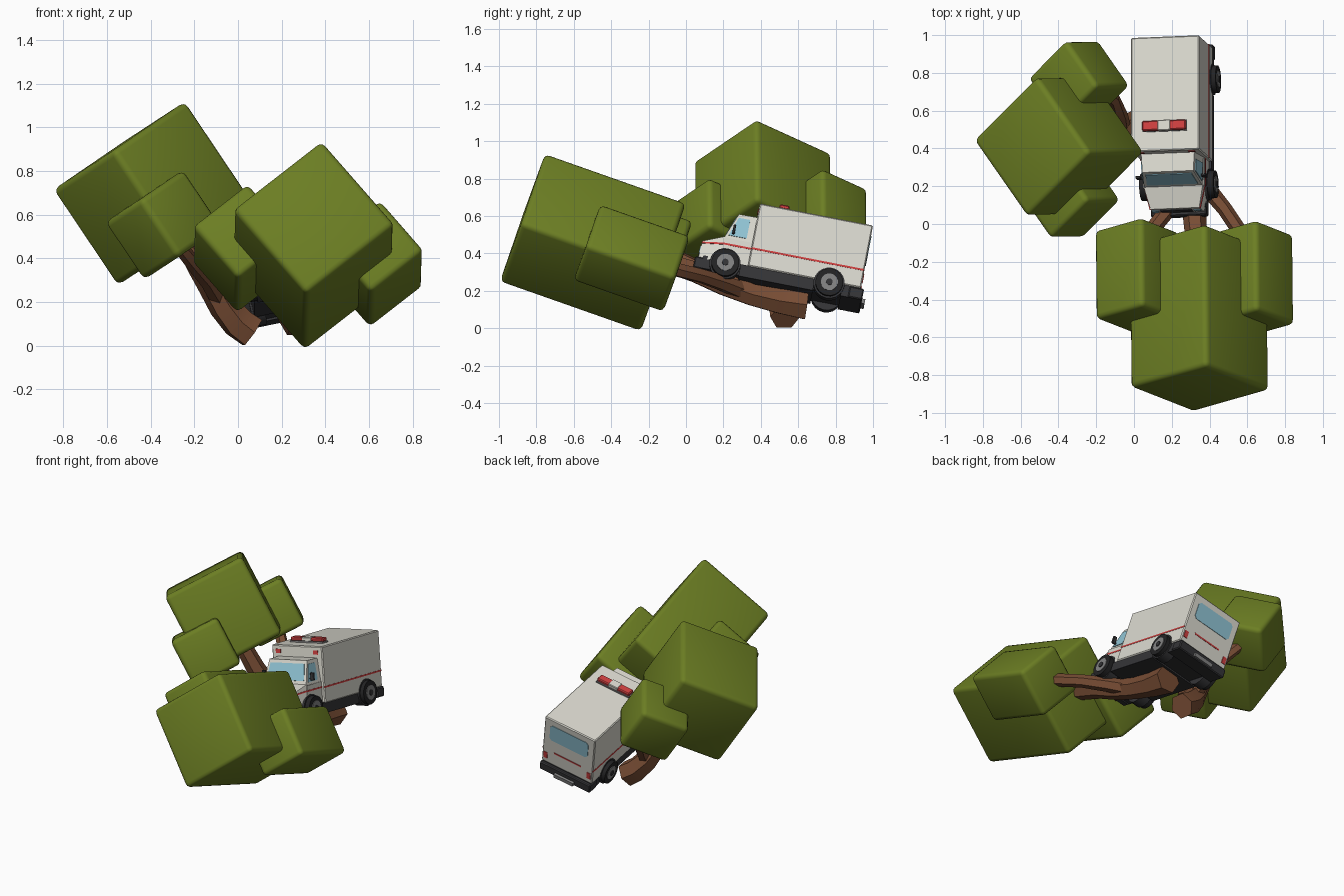
import bpy, bmesh, math
from mathutils import Vector, Matrix

if "Cube" in bpy.data.objects:
    bpy.data.objects.remove(bpy.data.objects["Cube"])


def mat(name, r, g, b):
    m = bpy.data.materials.new(name)
    m.diffuse_color = (r, g, b, 1)
    m.use_nodes = True
    m.node_tree.nodes["Principled BSDF"].inputs["Base Color"].default_value = m.diffuse_color
    return m


GREEN = mat("leaf green", .15, .21, .017)
BROWN = mat("bark brown", .19, .075, .035)
WHITE = mat("body white", .70, .69, .62)
RED = mat("signal red", .62, .05, .05)
DARK = mat("trim dark grey", .035, .035, .038)
TYRE = mat("tyre black", .017, .017, .018)
GLASS = mat("window blue", .28, .55, .66)
STEEL = mat("wheel grey", .22, .22, .22)


def finish(name, bm, material, matrix=Matrix(), smooth=False):
    bmesh.ops.recalc_face_normals(bm, faces=bm.faces)
    me = bpy.data.meshes.new(name)
    bm.to_mesh(me)
    bm.free()
    me.materials.append(material)
    ob = bpy.data.objects.new(name, me)
    bpy.context.collection.objects.link(ob)
    ob.matrix_world = matrix
    if smooth:
        bpy.ops.object.select_all(action='DESELECT')
        ob.select_set(True)
        bpy.context.view_layer.objects.active = ob
        bpy.ops.object.shade_smooth_by_angle(angle=math.radians(35))
    return ob


def block(name, centre, size, material, matrix=Matrix(), bevel=0, seg=1, smooth=False):
    bm = bmesh.new()
    bmesh.ops.create_cube(bm, size=1, matrix=Matrix.Translation(centre) @ Matrix.Diagonal((*size, 1)))
    if bevel:
        bmesh.ops.bevel(bm, geom=bm.edges[:], offset=bevel, segments=seg, profile=.5, affect='EDGES')
    return finish(name, bm, material, matrix, smooth)


def hexa(name, lower, upper, material, matrix):
    """Solid between two four-cornered loops."""
    bm = bmesh.new()
    a = [bm.verts.new(p) for p in lower]
    b = [bm.verts.new(p) for p in upper]
    bm.faces.new(a)
    bm.faces.new(b)
    for i in range(4):
        j = (i + 1) % 4
        bm.faces.new((a[i], a[j], b[j], b[i]))
    return finish(name, bm, material, matrix)


def plate(name, corners, material, matrix, t=.004):
    """Thin plate lying on a flat surface."""
    c = [Vector(p) for p in corners]
    n = (c[1] - c[0]).cross(c[3] - c[0]).normalized() * t
    return hexa(name, [p - n for p in c], [p + n for p in c], material, matrix)


def tube(name, path, sides=6):
    """Tapered limb; path holds (x, y, z, radius)."""
    bm = bmesh.new()
    pts = [Vector(p[:3]) for p in path]
    rings = []
    for i, p in enumerate(pts):
        t = pts[min(i + 1, len(pts) - 1)] - pts[max(i - 1, 0)]
        q = t.to_track_quat('Z', 'X')
        rings.append([bm.verts.new(p + q @ Vector((math.cos(a), math.sin(a), 0)) * path[i][3])
                      for a in (2 * math.pi * (k + .5) / sides for k in range(sides))])
    for a, b in zip(rings, rings[1:]):
        for k in range(sides):
            m = (k + 1) % sides
            bm.faces.new((a[k], a[m], b[m], b[k]))
    bm.faces.new(rings[0])
    bm.faces.new(rings[-1])
    return finish(name, bm, BROWN, smooth=True)


def crown(name, centre, size, edge, axis):
    z = Vector(axis).normalized()
    x = Vector(edge)
    x = (x - z * x.dot(z)).normalized()
    rot = Matrix((x, z.cross(x), z)).transposed().to_4x4()
    block(name, (0, 0, 0), [s + .008 for s in size], GREEN,
          Matrix.Translation(centre) @ rot, .028, 3, True)


# Front tree: foliage blocks, trunk and two forks
E, A = (.402, .115, .312), (-.01, .943, -.332)
crown("front_tree_crown", (.344, -.498, .458), (.52, .52, .79), E, A)
crown("front_tree_right_lobe", (.627, -.29, .374), (.31, .31, .5), E, A)
crown("front_tree_left_lobe", (.02, -.274, .445), (.32, .32, .49), E, A)
tube("front_tree_trunk", [(.27, .645, .125, .09), (.275, .5, .145, .075), (.29, .35, .18, .066),
                          (.30, .2, .235, .066), (.32, .05, .30, .062), (.34, -.2, .38, .055)])
tube("front_tree_right_branch", [(.30, .3, .2, .05), (.38, .2, .24, .045), (.48, .08, .28, .04),
                                 (.56, -.04, .31, .04), (.62, -.16, .35, .035)])
tube("front_tree_left_branch", [(.29, .3, .21, .05), (.23, .16, .27, .045), (.16, .05, .33, .042),
                                (.08, -.05, .38, .04), (.03, -.16, .42, .035)])

# Side tree: foliage blocks, trunk and two forks
E, A = (-.275, .395, -.18), (-.557, -.01, .83)
crown("side_tree_crown", (-.397, .412, .697), (.52, .52, .52), E, A)
crown("side_tree_front_lobe", (-.341, .146, .553), (.31, .31, .31), E, A)
crown("side_tree_back_lobe", (-.291, .751, .603), (.31, .31, .31), E, A)
tube("side_tree_trunk", [(.065, .53, .06, .08), (0, .52, .105, .078), (-.065, .495, .18, .07),
                         (-.12, .47, .27, .062), (-.18, .44, .37, .058), (-.26, .415, .52, .05)])
tube("side_tree_back_branch", [(-.06, .5, .18, .045), (-.07, .57, .27, .04), (-.11, .66, .37, .038),
                               (-.22, .75, .5, .033)])
tube("side_tree_front_branch", [(-.09, .47, .22, .045), (-.14, .36, .3, .04), (-.2, .23, .37, .036),
                                (-.27, .15, .46, .033)])

# Van frame: origin at rear centre of the roof, nose towards -y, pitched and rolled
V = (Matrix.Translation((.164, .993, .512)) @ Matrix.Rotation(math.radians(-11), 4, 'X')
     @ Matrix.Rotation(math.radians(-12), 4, 'Y'))


def vbox(name, x, y0, y1, z0, z1, material, bevel=0):
    block(name, (0, (y0 + y1) / 2, (z0 + z1) / 2), (2 * x, y1 - y0, z1 - z0), material, V, bevel)


def loop(z, x0, y0, x1, y1):
    return [(-x0, y0, z), (x0, y0, z), (x1, y1, z), (-x1, y1, z)]


# Body shells
vbox("rear_box", .185, -.616, 0, -.348, 0, WHITE, .006)
vbox("lower_cab", .165, -.77, -.6, -.348, -.215, WHITE)
hexa("cabin", loop(-.215, .158, -.77, .162, -.6), loop(-.07, .138, -.715, .145, -.6), WHITE, V)
bm_front = [(-.14, -.885, -.348), (.14, -.885, -.348), (.165, -.765, -.348), (-.165, -.765, -.348)]
bm_top = [(-.132, -.88, -.25), (.132, -.88, -.25), (.16, -.765, -.208), (-.16, -.765, -.208)]
hexa("hood", bm_front, bm_top, WHITE, V)

# Dark lower trim and bumpers
vbox("underbody", .15, -.86, -.02, -.40, -.33, DARK)
vbox("side_skirt", .178, -.655, -.25, -.41, -.345, DARK)
vbox("rear_skirt", .178, -.1, 0, -.41, -.345, DARK)
vbox("rear_bumper", .185, -.06, .018, -.41, -.35, DARK, .006)
vbox("rear_step", .07, .015, .035, -.405, -.38, STEEL)
vbox("front_bumper", .15, -.902, -.85, -.405, -.342, DARK, .006)

# Roof light bar
vbox("light_bar_base", .12, -.512, -.455, 0, .01, STEEL)
vbox("light_bar_red", .118, -.51, -.457, .008, .032, RED, .006)
vbox("light_bar_white", .035, -.512, -.455, .008, .034, WHITE, .004)

# Glass and details on the front
plate("windscreen", [(-.138, -.760, -.19), (.138, -.760, -.19), (.124, -.723, -.09), (-.124, -.723, -.09)], GLASS, V)
plate("grille", [(-.085, -.883, -.325), (.085, -.883, -.325), (.085, -.882, -.275), (-.085, -.882, -.275)], DARK, V)

# Rear window
c = [(x, z) for x, z in ((-.14, -.06), (-.125, -.045), (.125, -.045), (.14, -.06),
                         (.14, -.145), (.125, -.16), (-.125, -.16), (-.14, -.145))]
bm = bmesh.new()
f = bm.faces.new([bm.verts.new((x, .003, z)) for x, z in c])
ext = bmesh.ops.extrude_face_region(bm, geom=[f])
bmesh.ops.translate(bm, vec=(0, -.006, 0), verts=[v for v in ext['geom'] if isinstance(v, bmesh.types.BMVert)])
finish("rear_window", bm, GLASS, V)
plate("rear_stripe", [(-.1, 0, -.256), (.1, 0, -.256), (.1, 0, -.246), (-.1, 0, -.246)], RED, V, .002)


def wheel_part(name, x, y, r, w, material, n=20):
    bm = bmesh.new()
    bmesh.ops.create_cone(bm, cap_ends=True, segments=n, radius1=r, radius2=r, depth=w,
                          matrix=Matrix.Translation((x, y, -.355)) @ Matrix.Rotation(math.pi / 2, 4, 'Y'))
    finish(name, bm, material, V, True)


# Parts mirrored on both sides
for s, side in ((1, "right"), (-1, "left")):
    for y, end, x, body in ((-.738, "front", .165, .166), (-.172, "rear", .178, .186)):
        tag = f"{end}_{side}"
        wheel_part("wheel_arch_" + tag, s * (body - .03), y, .084, .064, DARK)
        wheel_part("tyre_" + tag, s * x, y, .074, .07, TYRE)
        wheel_part("rim_" + tag, s * x, y, .046, .078, STEEL, 16)
        wheel_part("hub_" + tag, s * x, y, .018, .088, DARK, 10)
    plate("box_stripe_" + side, [(s * .185, -.615, -.254), (s * .185, -.002, -.254),
                                 (s * .185, -.002, -.244), (s * .185, -.615, -.244)], RED, V, .002)
    plate("cab_stripe_" + side, [(s * .165, -.77, -.254), (s * .165, -.616, -.254),
                                 (s * .165, -.616, -.244), (s * .165, -.77, -.244)], RED, V, .002)
    plate("hood_stripe_" + side, [(s * .1355, -.881, -.264), (s * .162, -.766, -.254),
                                  (s * .162, -.766, -.244), (s * .1345, -.881, -.256)], RED, V, .003)
    plate("side_window_" + side, [(s * .157, -.748, -.198), (s * .159, -.65, -.198),
                                  (s * .146, -.65, -.092), (s * .143, -.712, -.092)], GLASS, V)
    plate("headlight_" + side, [(s * .095, -.883, -.315), (s * .13, -.883, -.315),
                                (s * .13, -.882, -.28), (s * .095, -.882, -.28)], GLASS, V)
    plate("tail_light_" + side, [(s * .145, 0, -.315), (s * .172, 0, -.315),
                                 (s * .172, 0, -.27), (s * .145, 0, -.27)], RED, V)
    plate("box_marker_" + side, [(s * .12, -.616, -.05), (s * .155, -.616, -.05),
                                 (s * .155, -.616, -.025), (s * .12, -.616, -.025)], RED, V)
    block("mirror_" + side, (s * .178, -.725, -.165), (.026, .014, .05), DARK, V, .003)
    block("mirror_arm_" + side, (s * .16, -.725, -.18), (.03, .008, .008), DARK, V)
